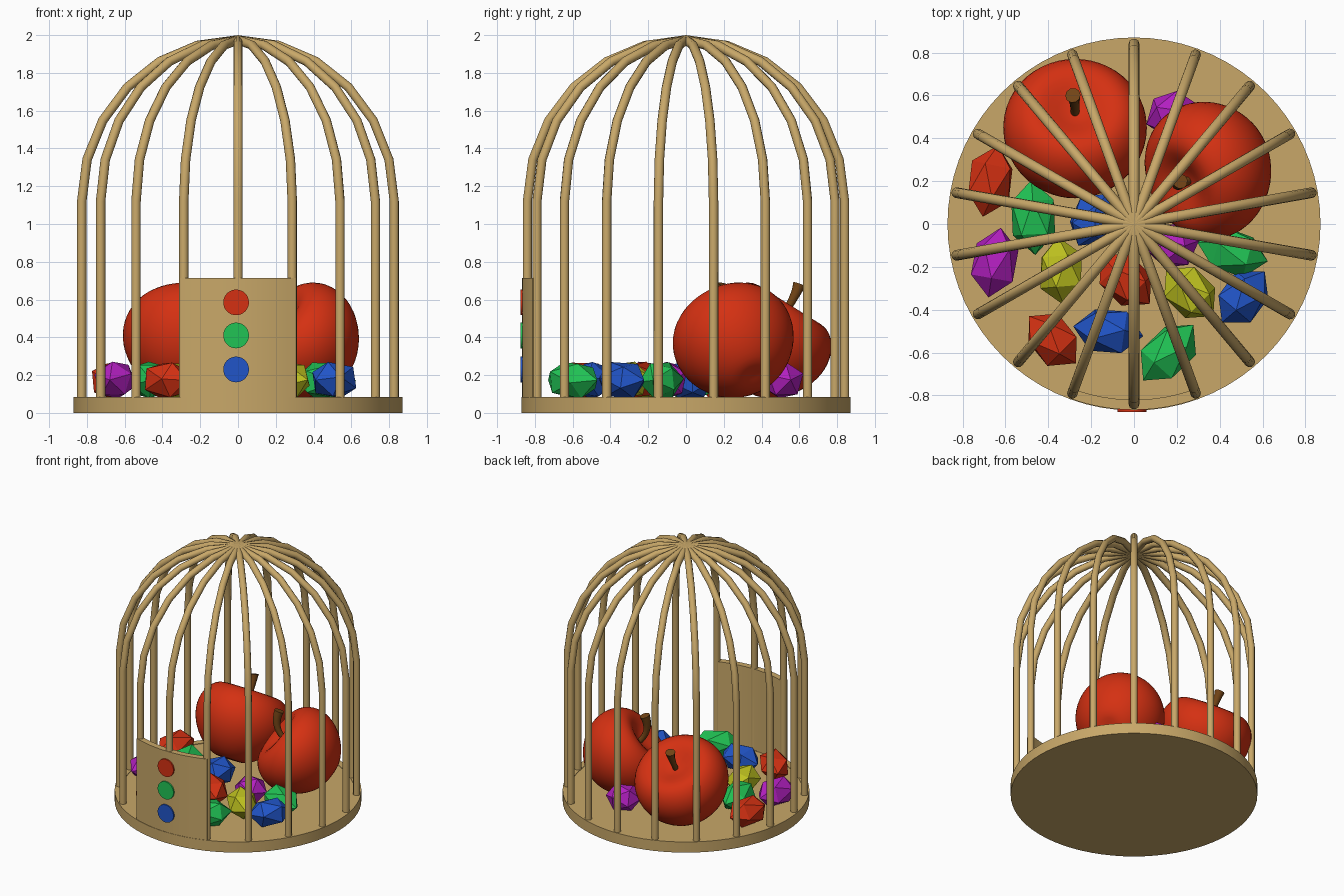
import bpy, bmesh, math, random
from mathutils import Matrix, Vector

random.seed(4)
if "Cube" in bpy.data.objects:
    bpy.data.objects.remove(bpy.data.objects["Cube"])


def material(name, rgb):
    m = bpy.data.materials.new(name)
    m.use_nodes = True
    m.diffuse_color = (*rgb, 1)
    m.node_tree.nodes["Principled BSDF"].inputs["Base Color"].default_value = (*rgb, 1)
    return m


WOOD = material("tan wood", (0.58, 0.39, 0.14))
RED = material("red", (0.66, 0.03, 0.006))
GREEN = material("green", (0.015, 0.55, 0.09))
BLUE = material("blue", (0.015, 0.09, 0.58))
YELLOW = material("yellow", (0.52, 0.54, 0.014))
PURPLE = material("purple", (0.45, 0.014, 0.53))
BROWN = material("stem brown", (0.17, 0.058, 0.008))


def finish(name, bm, mat, smooth=True):
    """Turn a bmesh into a named object with one colour."""
    bmesh.ops.recalc_face_normals(bm, faces=bm.faces)
    mesh = bpy.data.meshes.new(name)
    bm.to_mesh(mesh)
    bm.free()
    mesh.materials.append(mat)
    ob = bpy.data.objects.new(name, mesh)
    bpy.context.collection.objects.link(ob)
    if smooth:
        bpy.ops.object.select_all(action="DESELECT")
        ob.select_set(True)
        bpy.context.view_layer.objects.active = ob
        bpy.ops.object.shade_smooth_by_angle(angle=math.radians(35))
    return ob


def lathe(profile, steps, angle=math.tau, closed=False):
    """Spin (radius, height) points about z, centred on the -y side."""
    bm = bmesh.new()
    turn = Matrix.Rotation(-math.pi / 2 - angle / 2, 3, "Z")
    vs = [bm.verts.new(turn @ Vector((r, 0, z))) for r, z in profile]
    edges = [bm.edges.new(p) for p in zip(vs, vs[1:])]
    if closed:
        edges.append(bm.edges.new((vs[-1], vs[0])))
    bmesh.ops.spin(bm, geom=vs + edges, axis=(0, 0, 1), cent=(0, 0, 0),
                   angle=angle, steps=steps)
    bmesh.ops.remove_doubles(bm, verts=bm.verts, dist=1e-4)
    if closed:
        bmesh.ops.holes_fill(bm, edges=[e for e in bm.edges if e.is_boundary], sides=4)
    return bm


def tube(name, paths, radius, mat, resolution):
    """Round bars along paths of (point, thickness factor)."""
    cu = bpy.data.curves.new(name, "CURVE")
    cu.dimensions = "3D"
    cu.bevel_depth = radius
    cu.bevel_resolution = resolution
    cu.use_fill_caps = True
    for path in paths:
        sp = cu.splines.new("POLY")
        sp.points.add(len(path) - 1)
        for p, (co, thick) in zip(sp.points, path):
            p.co = (*co, 1)
            p.radius = thick
    cu.materials.append(mat)
    ob = bpy.data.objects.new(name, cu)
    bpy.context.collection.objects.link(ob)


# Round floor with a faint rim
finish("base", lathe([(0, 0), (0.87, 0), (0.87, 0.083), (0.82, 0.083),
                      (0.82, 0.079), (0, 0.079)], 72), WOOD)

# Nine arches crossing at the crown make eighteen bars
BAR_R, SPRING, RISE = 0.84, 1.12, 0.855
arches = []
for k in range(9):
    a = math.radians(90 + 20 * k)
    flat = [(BAR_R, 0.06)]
    flat += [(BAR_R * math.cos(t), SPRING + RISE * math.sin(t))
             for t in (math.pi * i / 12 for i in range(13))]
    flat.append((-BAR_R, 0.06))
    arches.append([((r * math.cos(a), r * math.sin(a), z), 1) for r, z in flat])
tube("cage_bars", arches, 0.025, WOOD, 3)

# Curved front panel
finish("front_panel", lathe([(0.82, 0.07), (0.867, 0.07), (0.867, 0.713), (0.82, 0.713)],
                            12, math.radians(41), True), WOOD)

# Three round buttons on the panel
for label, z, mat in (("top", 0.585, RED), ("middle", 0.41, GREEN), ("bottom", 0.23, BLUE)):
    bm = bmesh.new()
    bmesh.ops.create_cone(bm, cap_ends=True, segments=32, radius1=0.068, radius2=0.068,
                          depth=0.025, matrix=Matrix.Translation((-0.01, -0.864, z))
                          @ Matrix.Rotation(math.pi / 2, 4, "X"))
    finish(label + "_button", bm, mat)


def apple(name, low, high, lean, tilt, tip):
    """Dimpled body tilted along lean, fitted to a box, with a curved stem."""
    n = 28
    prof = []
    for i in range(n + 1):
        t = math.pi * i / n
        dip = 0.4 * math.exp(-(t / 0.45) ** 2) - 0.08 * math.exp(-((math.pi - t) / 0.25) ** 2)
        prof.append((math.sin(t) * (1 + 0.12 * math.cos(t)), 0.9 * math.cos(t) - dip))
    bm = lathe(prof, 48)
    axis = Vector((-lean[1], lean[0], 0))
    rot = Matrix.Rotation(math.radians(tilt), 3, axis)
    pts = [rot @ v.co for v in bm.verts]
    lo = [min(p[i] for p in pts) for i in range(3)]
    hi = [max(p[i] for p in pts) for i in range(3)]

    def fit(p):
        return Vector([low[i] + (p[i] - lo[i]) / (hi[i] - lo[i]) * (high[i] - low[i])
                       for i in range(3)])

    for v, p in zip(bm.verts, pts):
        v.co = fit(p)
    finish(name, bm, RED)
    root, bend = fit(rot @ Vector((0, 0, 0.42))), fit(rot @ Vector((0, 0, 0.85)))
    tip = Vector(tip)
    path = []
    for i in range(9):
        t = i / 8
        co = root * (1 - t) ** 2 + bend * 2 * t * (1 - t) + tip * t * t
        path.append((co, 0.55 + 0.45 * t * t))
    tube(name + "_stem", [path], 0.036, BROWN, 3)


apple("rear_apple", (-0.61, 0.12, 0.08), (0.06, 0.77, 0.69), (0, 1), 32, (-0.285, 0.6, 0.68))
apple("side_apple", (0.05, -0.07, 0.08), (0.64, 0.57, 0.69), (-0.88, -0.47), 50,
      (0.215, 0.2, 0.68))

# Faceted gems lying on the floor: x, y, long-axis angle, length, colour
gems = [
    (-0.67, 0.20, 78, 0.34, RED), (-0.47, 0.03, 93, 0.35, GREEN),
    (-0.65, -0.18, 80, 0.33, PURPLE), (-0.34, -0.22, 95, 0.32, YELLOW),
    (-0.19, 0.02, 60, 0.28, BLUE), (-0.04, -0.26, -45, 0.32, RED),
    (0.18, -0.10, 10, 0.25, PURPLE), (0.26, -0.32, -45, 0.31, YELLOW),
    (0.46, -0.13, -15, 0.34, GREEN), (0.51, -0.34, 50, 0.31, BLUE),
    (-0.38, -0.54, -45, 0.31, RED), (-0.12, -0.50, -8, 0.33, BLUE),
    (0.16, -0.60, 48, 0.35, GREEN), (0.18, 0.51, 20, 0.26, PURPLE),
]
for i, (x, y, ang, length, mat) in enumerate(gems):
    bm = bmesh.new()
    bmesh.ops.create_icosphere(bm, subdivisions=1, radius=1)
    place = (Matrix.Rotation(math.radians(ang), 4, "Z") @ Matrix.Rotation(math.pi / 2, 4, "Y")
             @ Matrix.Diagonal((0.108, 0.116, length / 2, 1))
             @ Matrix.Rotation(random.uniform(0, math.tau), 4, "Z"))
    bm.transform(place)
    bottom = min(v.co.z for v in bm.verts)
    bm.transform(Matrix.Translation((x, y, 0.078 - bottom)))
    finish("gem_%d" % (i + 1), bm, mat, smooth=False)
